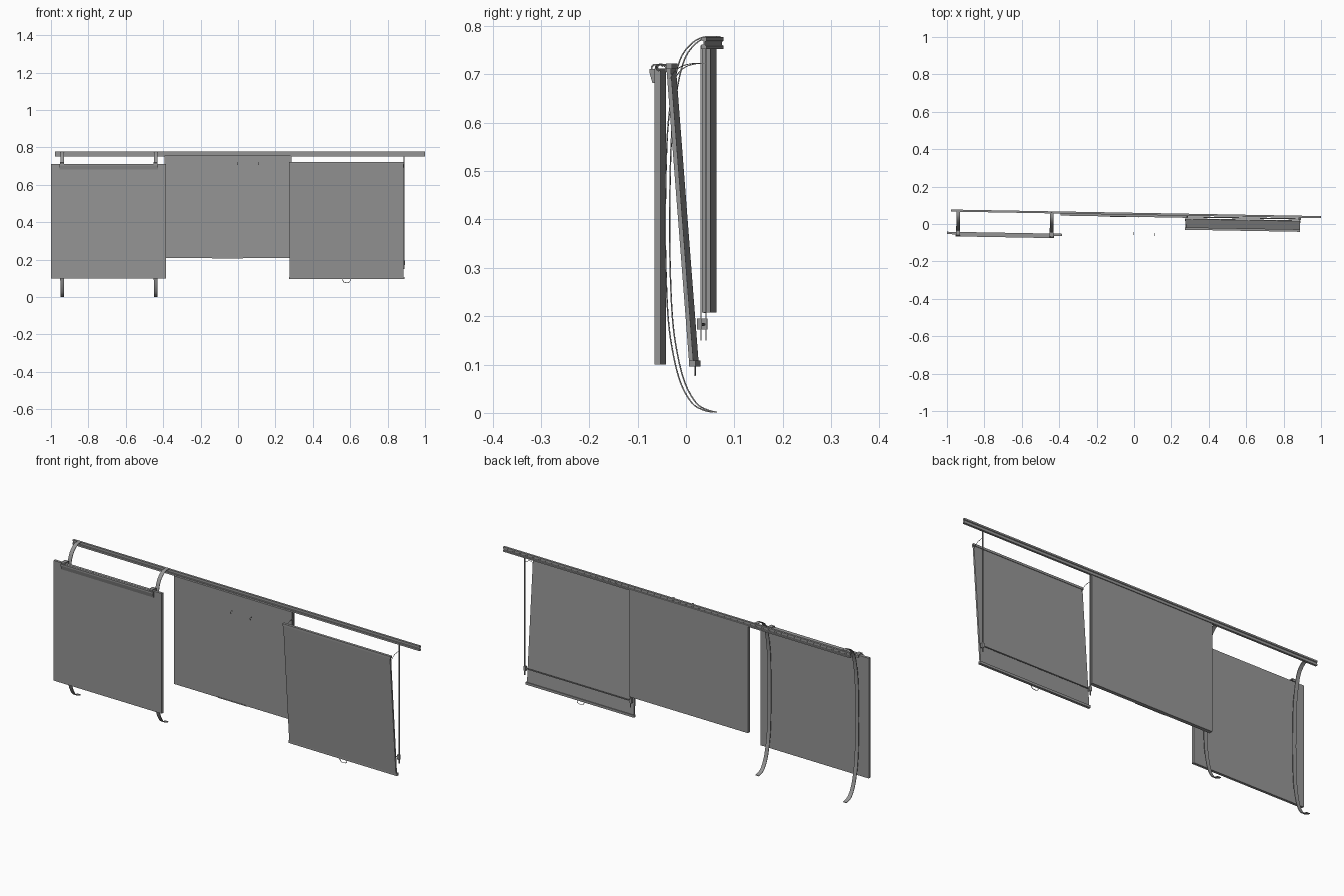
import bpy, bmesh, math
from mathutils import Vector, Matrix

if "Cube" in bpy.data.objects:
    bpy.data.objects.remove(bpy.data.objects["Cube"])

# the whole assembly is turned slightly about z
TURN = Matrix.Rotation(-0.0177, 4, 'Z')

# one dark grey for every part
GREY = bpy.data.materials.new("dark_grey")
GREY.diffuse_color = (0.3, 0.3, 0.3, 1)
GREY.use_nodes = True
GREY.node_tree.nodes["Principled BSDF"].inputs["Base Color"].default_value = GREY.diffuse_color


def finish(bm, name, smooth=False):
    bmesh.ops.recalc_face_normals(bm, faces=bm.faces)
    me = bpy.data.meshes.new(name)
    bm.to_mesh(me)
    bm.free()
    me.transform(TURN)
    me.materials.append(GREY)
    ob = bpy.data.objects.new(name, me)
    bpy.context.collection.objects.link(ob)
    if smooth:
        bpy.context.view_layer.objects.active = ob
        ob.select_set(True)
        bpy.ops.object.shade_smooth_by_angle(angle=math.radians(35))
        ob.select_set(False)
    return ob


def box(name, x0, x1, y0, y1, z0, z1):
    bm = bmesh.new()
    bmesh.ops.create_cube(bm, size=1)
    for v in bm.verts:
        v.co = Vector(((x0 + x1) / 2 + v.co.x * (x1 - x0),
                       (y0 + y1) / 2 + v.co.y * (y1 - y0),
                       (z0 + z1) / 2 + v.co.z * (z1 - z0)))
    return finish(bm, name)


def extrude_x(name, profile, x0, x1, smooth=False):
    """Closed (y, z) profile swept along x."""
    bm = bmesh.new()
    face = bm.faces.new([bm.verts.new((x0, y, z)) for y, z in profile])
    out = bmesh.ops.extrude_face_region(bm, geom=[face])
    bmesh.ops.translate(bm, vec=(x1 - x0, 0, 0),
                        verts=[g for g in out['geom'] if isinstance(g, bmesh.types.BMVert)])
    return finish(bm, name, smooth)


def spline(pts, n=5):
    """Catmull-Rom interpolation of a point list."""
    p = [Vector(q) for q in pts]
    p = [2 * p[0] - p[1]] + p + [2 * p[-1] - p[-2]]
    out = []
    for i in range(1, len(p) - 2):
        a, b, c, d = p[i - 1:i + 3]
        for k in range(n):
            t = k / n
            out.append(0.5 * (2 * b + (c - a) * t + (2 * a - 5 * b + 4 * c - d) * t * t
                              + (3 * b - a - 3 * c + d) * t ** 3))
    return out + [p[-2]]


def tube(name, pts, r, sides=8):
    bm = bmesh.new()
    pts = [Vector(p) for p in pts]
    rings = []
    for i, p in enumerate(pts):
        d = (pts[min(i + 1, len(pts) - 1)] - pts[max(i - 1, 0)]).normalized()
        q = Vector((0, 0, 1)).rotation_difference(d)
        rings.append([bm.verts.new(p + q @ Vector((r * math.cos(math.tau * k / sides),
                                                   r * math.sin(math.tau * k / sides), 0)))
                      for k in range(sides)])
    for a, b in zip(rings, rings[1:]):
        for k in range(sides):
            j = (k + 1) % sides
            bm.faces.new((a[k], a[j], b[j], b[k]))
    bm.faces.new(rings[0])
    bm.faces.new(rings[-1])
    return finish(bm, name, True)


# wall rail: narrow bar with grooves along the front and the back
extrude_x("rail", [(0.060, 0.752), (0.060, 0.759), (0.057, 0.761), (0.057, 0.767),
                   (0.060, 0.769), (0.060, 0.777), (0.049, 0.777), (0.049, 0.770),
                   (0.054, 0.769), (0.054, 0.762), (0.049, 0.761), (0.049, 0.752)],
          -0.98, 1.0)

# left board, held by two bowed flat straps
box("left_board", -1.0, -0.383, -0.072, -0.059, 0.10, 0.712)
path = spline([(0.055, 0.778), (0.025, 0.776), (0.0, 0.76), (-0.02, 0.73), (-0.035, 0.67),
               (-0.046, 0.58), (-0.05, 0.45), (-0.05, 0.33), (-0.045, 0.2), (-0.034, 0.12),
               (-0.018, 0.06), (0.005, 0.02), (0.028, 0.006), (0.047, 0.0015)])
left, right = [], []
for i, p in enumerate(path):
    d = (path[min(i + 1, len(path) - 1)] - path[max(i - 1, 0)]).normalized()
    n = Vector((-d.y, d.x)) * 0.0013
    left.append(p + n)
    right.append(p - n)
for x in (-0.94, -0.44):
    extrude_x("bowed_strap", left + right[::-1], x - 0.010, x + 0.010, True)
    # hook over the top edge of the board
    extrude_x("board_hook", [(-0.080, 0.705), (-0.080, 0.717), (-0.076, 0.721), (-0.052, 0.721),
                             (-0.048, 0.717), (-0.048, 0.705), (-0.051, 0.705), (-0.051, 0.715),
                             (-0.054, 0.718), (-0.074, 0.718), (-0.077, 0.715), (-0.077, 0.705)],
              x - 0.010, x + 0.010)
# slanted clamp bar along the top of the left board
extrude_x("clamp_bar", [(-0.083, 0.711), (-0.072, 0.711), (-0.072, 0.682), (-0.077, 0.682),
                        (-0.083, 0.703)], -0.952, -0.426)

# middle board with a thin strip on its lower edge
box("middle_board", -0.394, 0.281, 0.038, 0.056, 0.208, 0.758)
box("lower_strip", -0.14, 0.025, 0.0365, 0.039, 0.207, 0.212)

# small loose hooks in front of the middle board
for x, y in ((0.0, -0.052), (0.112, -0.054)):
    tube("small_hook", spline([(x, y + 0.008, 0.716), (x, y + 0.002, 0.721), (x, y - 0.006, 0.717),
                               (x, y - 0.006, 0.712), (x, y, 0.706)], 3), 0.0015, 6)

# right board, leaning outwards at the top
extrude_x("right_board", [(-0.025, 0.715), (-0.016, 0.715), (0.031, 0.105), (0.022, 0.105)],
          0.276, 0.885)
extrude_x("right_board_top_bar", [(-0.026, 0.711), (-0.026, 0.722), (-0.013, 0.722),
                                  (-0.013, 0.711)], 0.272, 0.889)
extrude_x("right_board_bottom_bar", [(0.022, 0.096), (0.022, 0.108), (0.035, 0.108),
                                     (0.035, 0.096)], 0.271, 0.891)

# pull loop under the right board
tube("pull_loop", spline([(0.56, 0.029, 0.097), (0.562, 0.029, 0.084), (0.57, 0.029, 0.078),
                          (0.59, 0.029, 0.078), (0.598, 0.029, 0.084), (0.60, 0.029, 0.097)], 4),
     0.0015, 6)

# flat hanging strips, clamps, stay wires
for x in (0.283, 0.886):
    box("hanging_strip", x - 0.003, x + 0.003, 0.0455, 0.0475, 0.15, 0.76)
    box("strip_clamp", x - 0.007, x + 0.005, 0.038, 0.049, 0.172, 0.195)
    tube("stay_wire", spline([(x, -0.018, 0.69), (x, -0.008, 0.706), (x, 0.008, 0.717),
                              (x, 0.028, 0.722), (x, 0.0455, 0.723)], 4), 0.0010, 6)

# cross rod between the two clamps
tube("cross_rod", [(0.283, 0.043, 0.183), (0.885, 0.043, 0.183)], 0.003)
